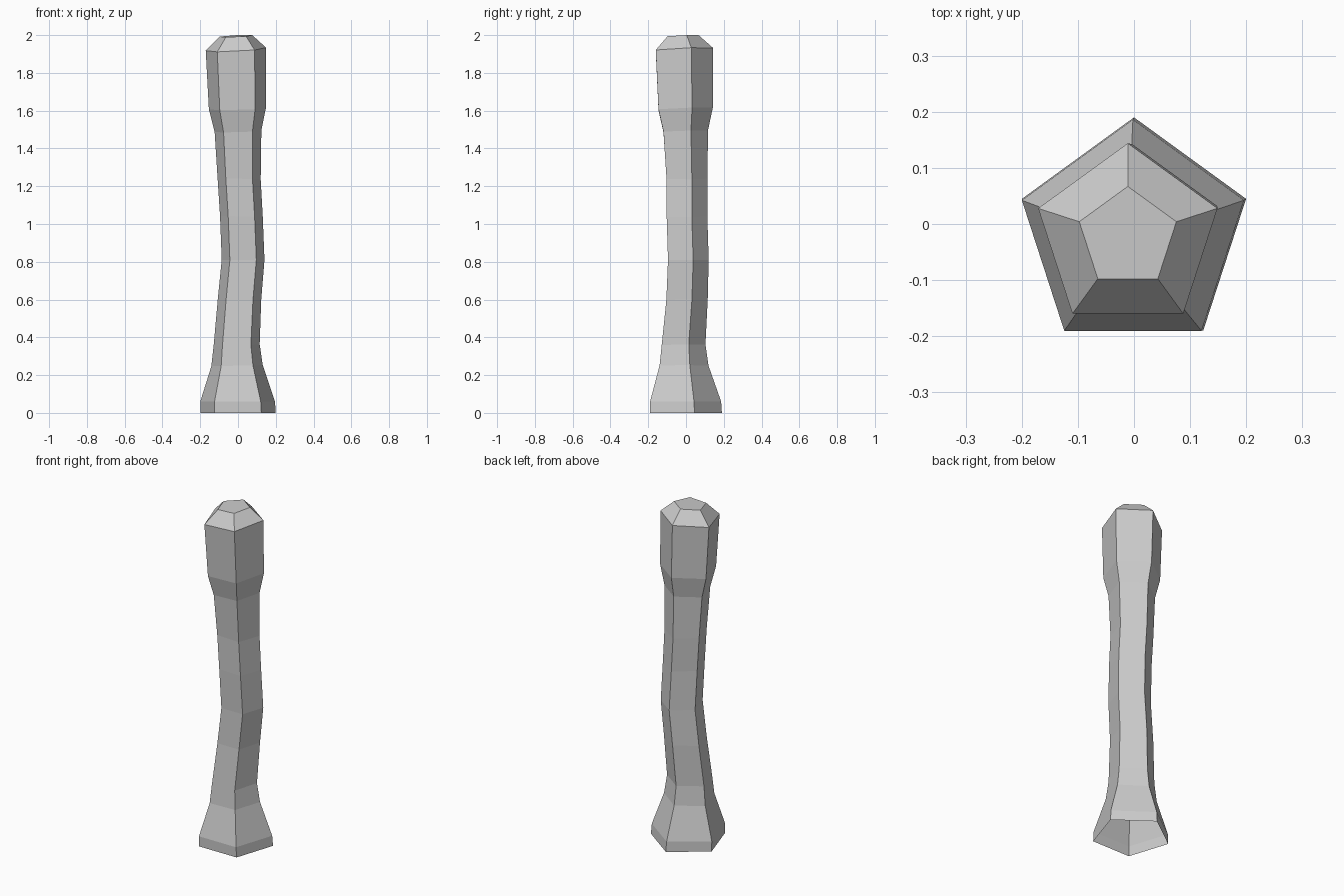
import bpy, bmesh, math

# Wobbly five-sided post: (z, centre x, centre y, radius, tilt x, tilt y)
RINGS = [
    (0.00, 0.000, -0.020, 0.210, 0.00, 0.00),
    (0.06, -0.002, -0.022, 0.208, 0.00, 0.00),
    (0.25, -0.005, -0.024, 0.143, 0.02, 0.00),
    (0.36, -0.007, -0.025, 0.128, 0.02, 0.02),
    (0.60, 0.008, -0.006, 0.121, 0.00, 0.02),
    (0.81, 0.027, 0.001, 0.119, 0.00, 0.00),
    (1.04, 0.018, -0.006, 0.119, -0.03, 0.00),
    (1.24, 0.006, -0.006, 0.120, -0.03, 0.00),
    (1.49, 0.000, -0.014, 0.130, 0.03, 0.03),
    (1.61, -0.003, -0.017, 0.159, 0.03, 0.04),
    (1.923, -0.011, -0.024, 0.168, 0.05, 0.05),
    (1.995, -0.011, -0.024, 0.091, 0.05, 0.05),
]
SIDES = 5

bm = bmesh.new()
loops = []
for z, cx, cy, r, tx, ty in RINGS:
    loop = []
    for i in range(SIDES):
        a = math.pi / 2 + i * math.tau / SIDES
        dx, dy = r * math.cos(a), r * math.sin(a)
        loop.append(bm.verts.new((cx + dx, cy + dy, min(2.0, z + tx * dx + ty * dy))))
    loops.append(loop)

# Side walls; the underside is open
for low, high in zip(loops, loops[1:]):
    for i in range(SIDES):
        j = (i + 1) % SIDES
        bm.faces.new((low[i], low[j], high[j], high[i]))

# Top cap
bm.faces.new(loops[-1])

mesh = bpy.data.meshes.new("post")
bm.to_mesh(mesh)
bm.free()
post = bpy.data.objects.new("post", mesh)
bpy.context.collection.objects.link(post)
